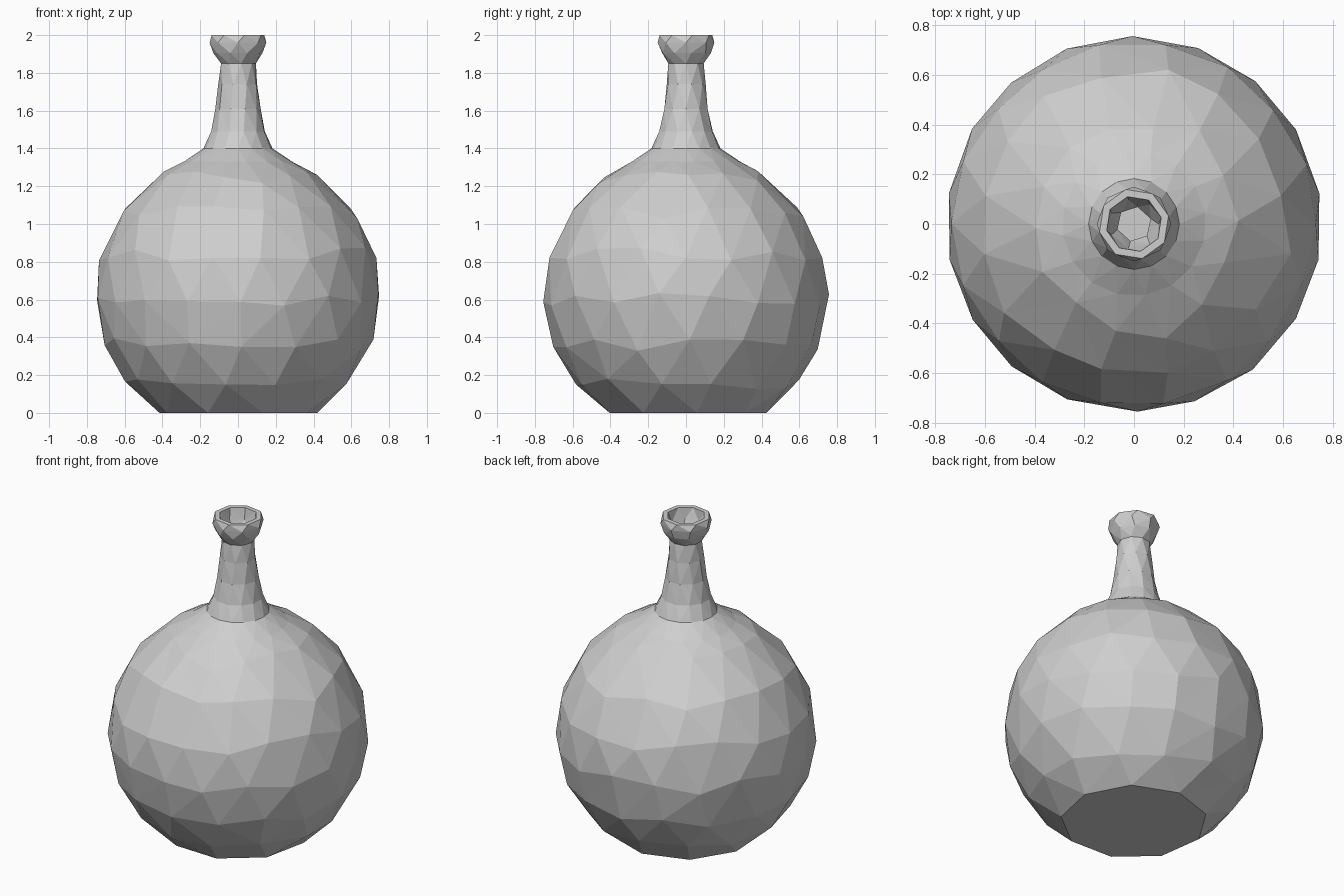
import bpy, bmesh, math, random

if "Cube" in bpy.data.objects:
    bpy.data.objects.remove(bpy.data.objects["Cube"])

random.seed(4)
TAU = 2 * math.pi
CENTRE, RADIUS = 0.63, 0.757

grey = bpy.data.materials.new("light grey")
grey.diffuse_color = (0.62, 0.62, 0.62, 1)
grey.use_nodes = True
grey.node_tree.nodes["Principled BSDF"].inputs["Base Color"].default_value = grey.diffuse_color


def stitch(bm, low, high):
    """Join two rings of any vertex counts with triangles, walking by angle."""
    n, m = len(low), len(high)
    i = j = 0
    while i < n or j < m:
        a, b = low[i % n], high[j % m]
        next_low = low[(i + 1) % n][0] + (TAU if i + 1 >= n else 0)
        next_high = high[(j + 1) % m][0] + (TAU if j + 1 >= m else 0)
        if j >= m or (i < n and next_low <= next_high):
            bm.faces.new((a[1], low[(i + 1) % n][1], b[1]))
            i += 1
        else:
            bm.faces.new((a[1], high[(j + 1) % m][1], b[1]))
            j += 1


def ring(bm, z, r, n, phase=0.0, jitter=0.0):
    """Ring of (angle, vertex); jittered rings stay on the bulb sphere."""
    out = []
    for k in range(n):
        a = TAU * (k + phase) / n + random.uniform(-1, 1) * jitter
        zz, rr = z, r
        if jitter:
            zz += random.uniform(-1, 1) * 0.035
            rr = math.sqrt(RADIUS ** 2 - (zz - CENTRE) ** 2)
        out.append((a, bm.verts.new((rr * math.cos(a), rr * math.sin(a), zz))))
    return out


def build(name, rows):
    bm = bmesh.new()
    rings = [ring(bm, *row) for row in rows]
    for low, high in zip(rings, rings[1:]):
        stitch(bm, low, high)
    bm.faces.new([v for _, v in rings[0]])
    bm.faces.new([v for _, v in rings[-1]])
    bmesh.ops.recalc_face_normals(bm, faces=bm.faces)
    mesh = bpy.data.meshes.new(name)
    bm.to_mesh(mesh)
    bm.free()
    mesh.materials.append(grey)
    obj = bpy.data.objects.new(name, mesh)
    bpy.context.collection.objects.link(obj)


# z, radius, sides, phase, jitter
build("bottle", [
    # flat base and faceted round bulb
    (0.00, 0.425, 9, 0.2),
    (0.15, 0.585, 13, 0.5, 0.03),
    (0.36, 0.70, 16, 0.1, 0.03),
    (0.60, 0.755, 18, 0.5, 0.02),
    (0.84, 0.73, 18, 0.0, 0.02),
    (1.06, 0.62, 16, 0.5, 0.03),
    (1.25, 0.43, 14, 0.1, 0.02),
    # flared shoulder and neck
    (1.33, 0.29, 16, 0.4),
    (1.40, 0.183, 16, 0.0),
    (1.49, 0.145, 12, 0.4),
    (1.61, 0.12, 10, 0.0),
    (1.74, 0.105, 9, 0.4),
    (1.85, 0.095, 9, 0.0),
    # lip
    (1.905, 0.132, 9, 0.3),
    (1.96, 0.150, 8, 0.0),
    (2.00, 0.143, 8, 0.3),
    # mouth and bore
    (2.00, 0.113, 8, 0.3),
    (1.93, 0.100, 7, 0.0),
    (1.86, 0.070, 6, 0.3),
    (1.42, 0.070, 6, 0.3),
])
